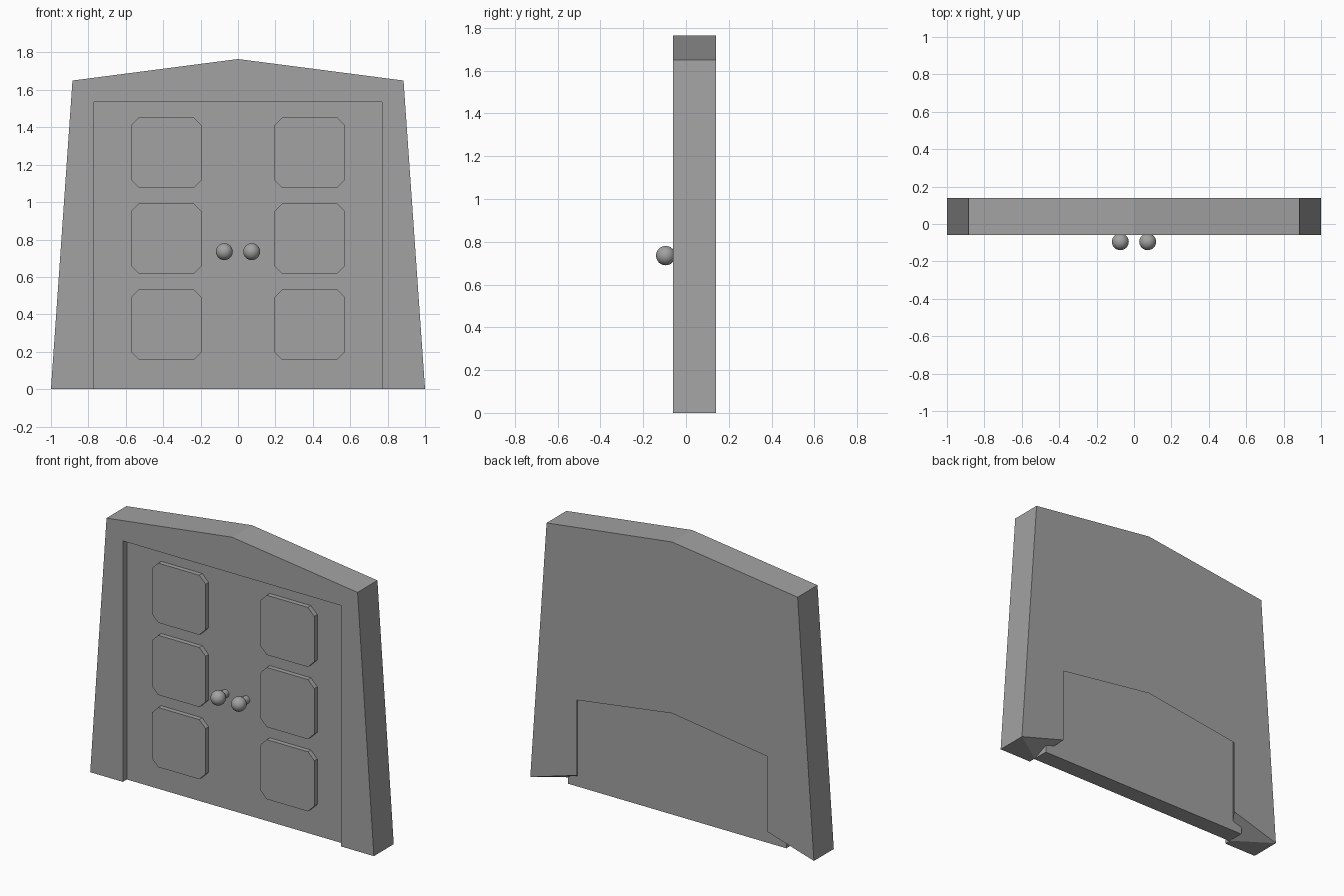
import bpy, bmesh, math

cube = bpy.data.objects.get("Cube")
if cube:
    bpy.data.objects.remove(cube, do_unlink=True)

# One plain grey for everything
grey = bpy.data.materials.new("plain grey")
grey.use_nodes = True
COLOUR = (0.36, 0.36, 0.36, 1)
grey.diffuse_color = COLOUR
grey.node_tree.nodes["Principled BSDF"].inputs["Base Color"].default_value = COLOUR


def make_object(name, bm):
    bmesh.ops.recalc_face_normals(bm, faces=bm.faces)
    mesh = bpy.data.meshes.new(name)
    bm.to_mesh(mesh)
    bm.free()
    mesh.materials.append(grey)
    obj = bpy.data.objects.new(name, mesh)
    bpy.context.collection.objects.link(obj)
    return obj


def prism(name, outline, y0, y1):
    """Extrude an (x, z) outline from y0 to y1."""
    bm = bmesh.new()
    face = bm.faces.new([bm.verts.new((x, y0, z)) for x, z in outline])
    out = bmesh.ops.extrude_face_region(bm, geom=[face])
    for v in out["geom"]:
        if isinstance(v, bmesh.types.BMVert):
            v.co.y = y1
    return make_object(name, bm)


def arch(foot, shoulder, peak):
    """Arch outline open at the bottom, mirrored across x = 0."""
    (fx, fz), (sx, sz) = foot, shoulder
    return [(fx, fz), (sx, sz), (0, peak), (-sx, sz), (-fx, fz)]


# Frame: arch sections bridged into a closed ring, with a low opening at the back
FRONT, BACK = -0.06, 0.14
outer = arch((1, 0), (0.885, 1.65), 1.765)
doorway = arch((0.77, 0), (0.77, 1.535), 1.535)
rear_opening = arch((0.672, 0.098), (0.672, 0.578), 0.673)
sections = [(doorway, -0.015), (doorway, FRONT), (outer, FRONT),
            (outer, BACK), (rear_opening, BACK)]
bm = bmesh.new()
rings = [[bm.verts.new((x, y, z)) for x, z in pts] for pts, y in sections]
for a, b in zip(rings, rings[1:] + rings[:1]):
    for i in range(4):
        bm.faces.new((a[i], a[i + 1], b[i + 1], b[i]))
# Feet of the frame
for end in (0, 4):
    foot = [ring[end] for ring in rings]
    for i in range(1, 4):
        bm.faces.new((foot[0], foot[i], foot[i + 1]))
make_object("frame", bm)

# Door slab
DOOR_FRONT = -0.02
prism("door", [(-0.77, 0), (0.77, 0), (0.77, 1.535), (-0.77, 1.535)], DOOR_FRONT, 0.09)

# Raised panels with clipped corners
h, c = 0.19, 0.045
octagon = [(-h + c, -h), (h - c, -h), (h, -h + c), (h, h - c),
           (h - c, h), (-h + c, h), (-h, h - c), (-h, -h + c)]
for side, sx in (("left", 1), ("right", -1)):
    for row, cz in (("lower", 0.345), ("middle", 0.805), ("upper", 1.265)):
        outline = [(sx * 0.383 + x, cz + z) for x, z in octagon]
        prism(f"{row}_panel_{side}", outline, -0.05, DOOR_FRONT + 0.005)

# Round knobs on short stems
for side, sx in (("left", 1), ("right", -1)):
    x, z = sx * 0.073, 0.735
    bpy.ops.mesh.primitive_uv_sphere_add(segments=32, ring_count=16, radius=0.045,
                                         location=(x, -0.095, z))
    knob = bpy.context.object
    knob.name = f"knob_{side}"
    bpy.ops.object.shade_smooth()
    bpy.ops.mesh.primitive_cylinder_add(vertices=24, radius=0.025, depth=0.08,
                                        location=(x, -0.05, z),
                                        rotation=(math.pi / 2, 0, 0))
    stem = bpy.context.object
    stem.name = f"knob_stem_{side}"
    bpy.ops.object.shade_smooth_by_angle(angle=math.radians(40))
    for obj in (knob, stem):
        obj.data.materials.append(grey)
